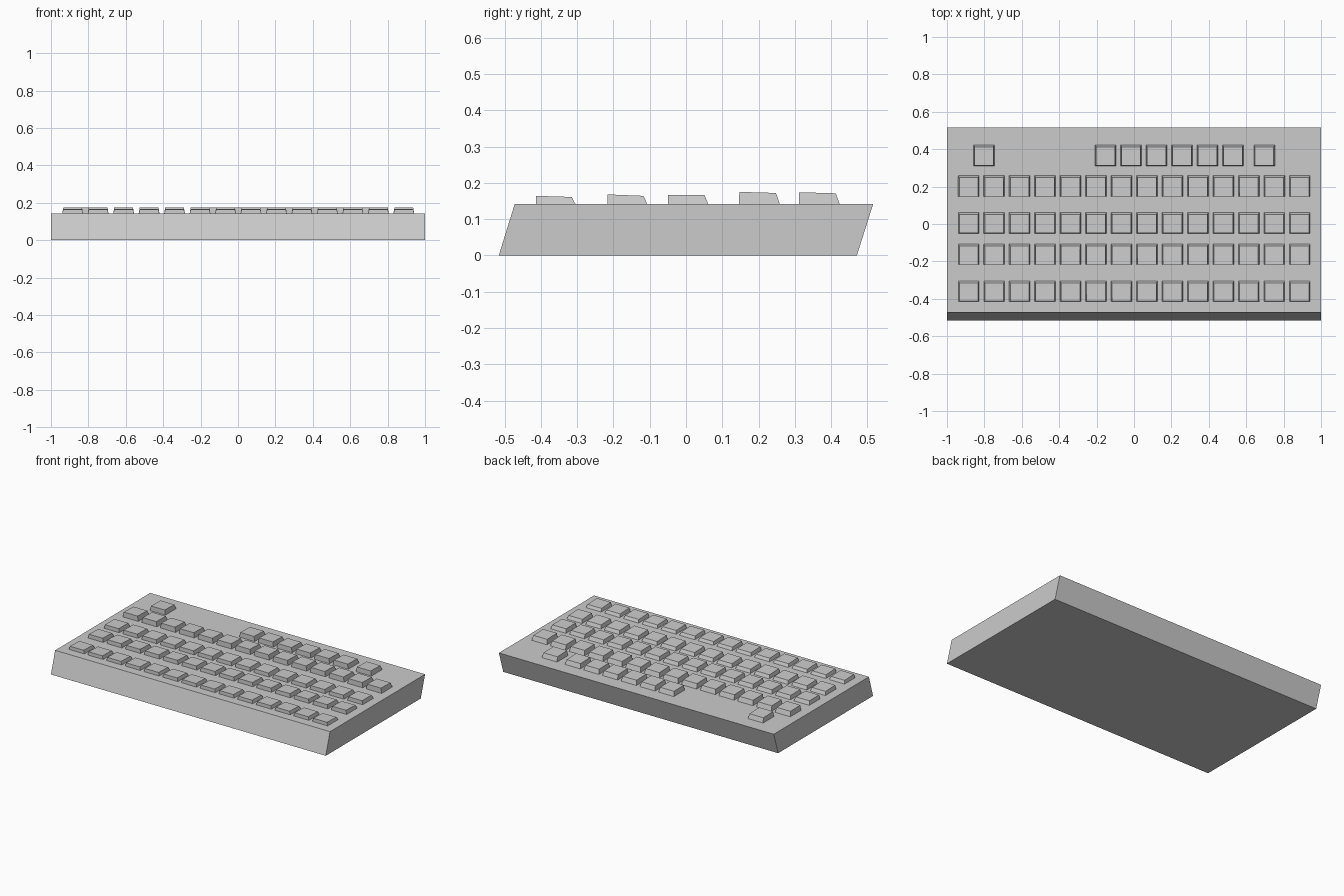
import bpy, bmesh

if "Cube" in bpy.data.objects:
    bpy.data.objects.remove(bpy.data.objects["Cube"])

TOP = 0.142          # height of the case top
PITCH = 0.1362       # key spacing
KEY_W = 0.112


def loft(name, lower, upper):
    """Solid from two four-point outlines (same order)."""
    bm = bmesh.new()
    lo = [bm.verts.new(p) for p in lower]
    hi = [bm.verts.new(p) for p in upper]
    bm.faces.new(lo[::-1])
    bm.faces.new(hi)
    for i in range(4):
        j = (i + 1) % 4
        bm.faces.new((lo[i], lo[j], hi[j], hi[i]))
    bmesh.ops.recalc_face_normals(bm, faces=bm.faces)
    mesh = bpy.data.meshes.new(name)
    bm.to_mesh(mesh)
    bm.free()
    ob = bpy.data.objects.new(name, mesh)
    bpy.context.collection.objects.link(ob)
    return ob


def rect(x0, x1, y0, y1, z0, z1):
    """Rectangle with height z0 along the front edge and z1 along the back."""
    return [(x0, y0, z0), (x1, y0, z0), (x1, y1, z1), (x0, y1, z1)]


# Case: slanted slab
loft("case", rect(-1, 1, -0.516, 0.471, 0, 0), rect(-1, 1, -0.472, 0.516, TOP, TOP))


# Keycap: upright front, tapered sides, sloped back
def keycap(name, x, y0, y1, z_front, z_back):
    h = KEY_W / 2
    loft(name,
         rect(x - h, x + h, y0, y1, TOP - 0.002, TOP - 0.002),
         rect(x - h + 0.006, x + h - 0.006, y0 + 0.001, y1 - 0.011, z_front, z_back))


# Key rows, front to back: (front y, back y, top front z, top back z, key centres)
full = [-0.884 + i * PITCH for i in range(14)]
partial = [-0.802] + [-0.152 + i * PITCH for i in range(6)] + [0.697]
rows = [
    (-0.414, -0.304, 0.164, 0.161, full),
    (-0.217, -0.106, 0.168, 0.164, full),
    (-0.050, 0.062, 0.167, 0.166, full),
    (0.146, 0.259, 0.175, 0.172, full),
    (0.311, 0.424, 0.174, 0.171, partial),
]
for r, (y0, y1, zf, zb, centres) in enumerate(rows, 1):
    for c, x in enumerate(centres, 1):
        keycap(f"key_row{r}_{c}", x, y0, y1, zf, zb)
